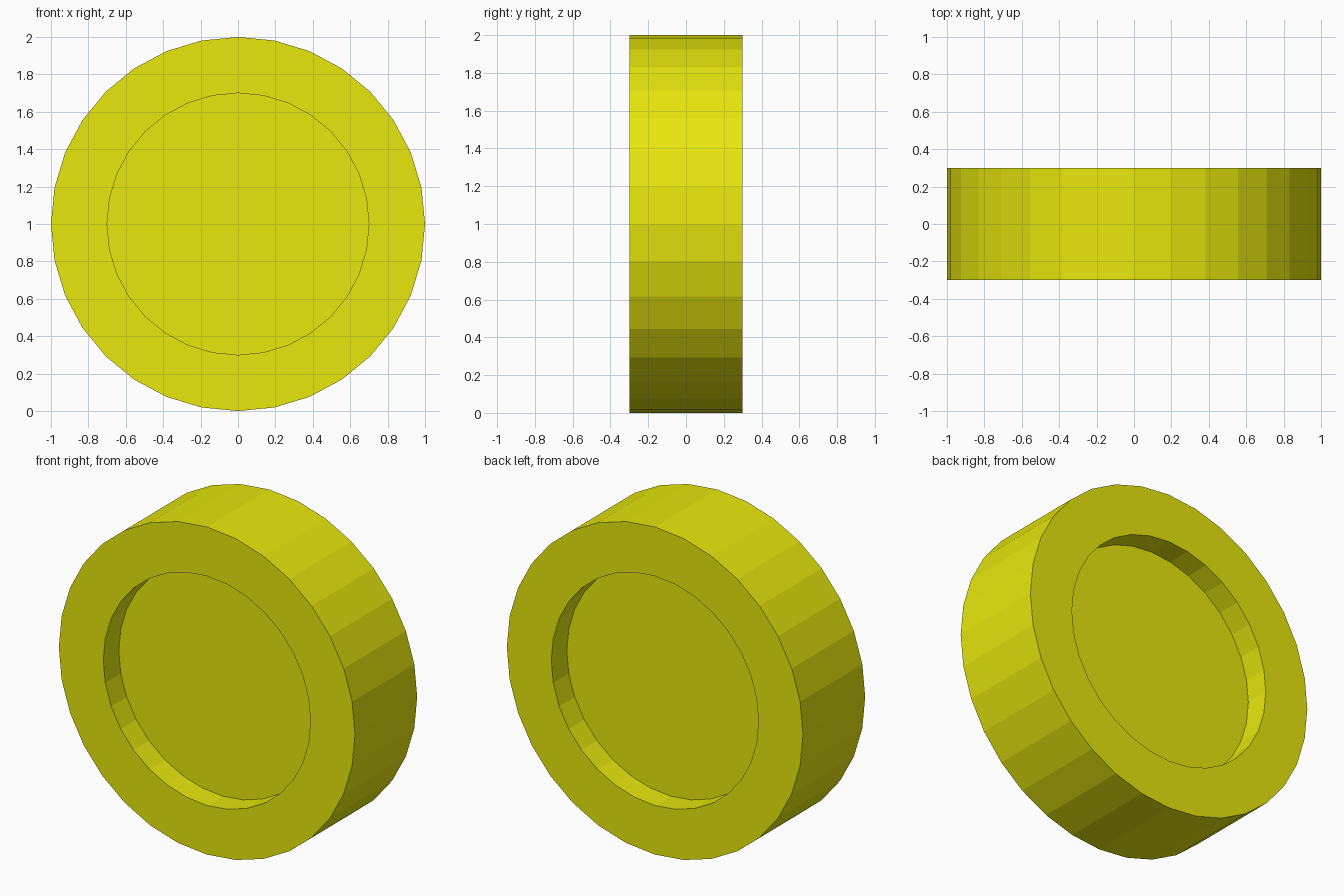
import bpy, bmesh
from math import pi, sin, cos

if "Cube" in bpy.data.objects:
    bpy.data.objects.remove(bpy.data.objects["Cube"])

SIDES = 32
# (radius, y) profile from front recess floor around to back recess floor
PROFILE = [(0.7, -0.15), (0.7, -0.3), (1.0, -0.3),
           (1.0, 0.3), (0.7, 0.3), (0.7, 0.15)]

bm = bmesh.new()
rings = [[bm.verts.new((r * cos(2 * pi * i / SIDES), y, 1 + r * sin(2 * pi * i / SIDES)))
          for i in range(SIDES)] for r, y in PROFILE]

# Tread, side walls and recess walls
for a, b in zip(rings, rings[1:]):
    for i in range(SIDES):
        j = (i + 1) % SIDES
        bm.faces.new((a[i], a[j], b[j], b[i]))

# Recessed hub discs
bm.faces.new(rings[0])
bm.faces.new(rings[-1])
bmesh.ops.recalc_face_normals(bm, faces=bm.faces)

mesh = bpy.data.meshes.new("wheel")
bm.to_mesh(mesh)
bm.free()

yellow = bpy.data.materials.new("yellow")
yellow.diffuse_color = (0.8, 0.8, 0.004, 1)
yellow.use_nodes = True
yellow.node_tree.nodes["Principled BSDF"].inputs["Base Color"].default_value = yellow.diffuse_color
mesh.materials.append(yellow)
bpy.context.collection.objects.link(bpy.data.objects.new("wheel", mesh))
